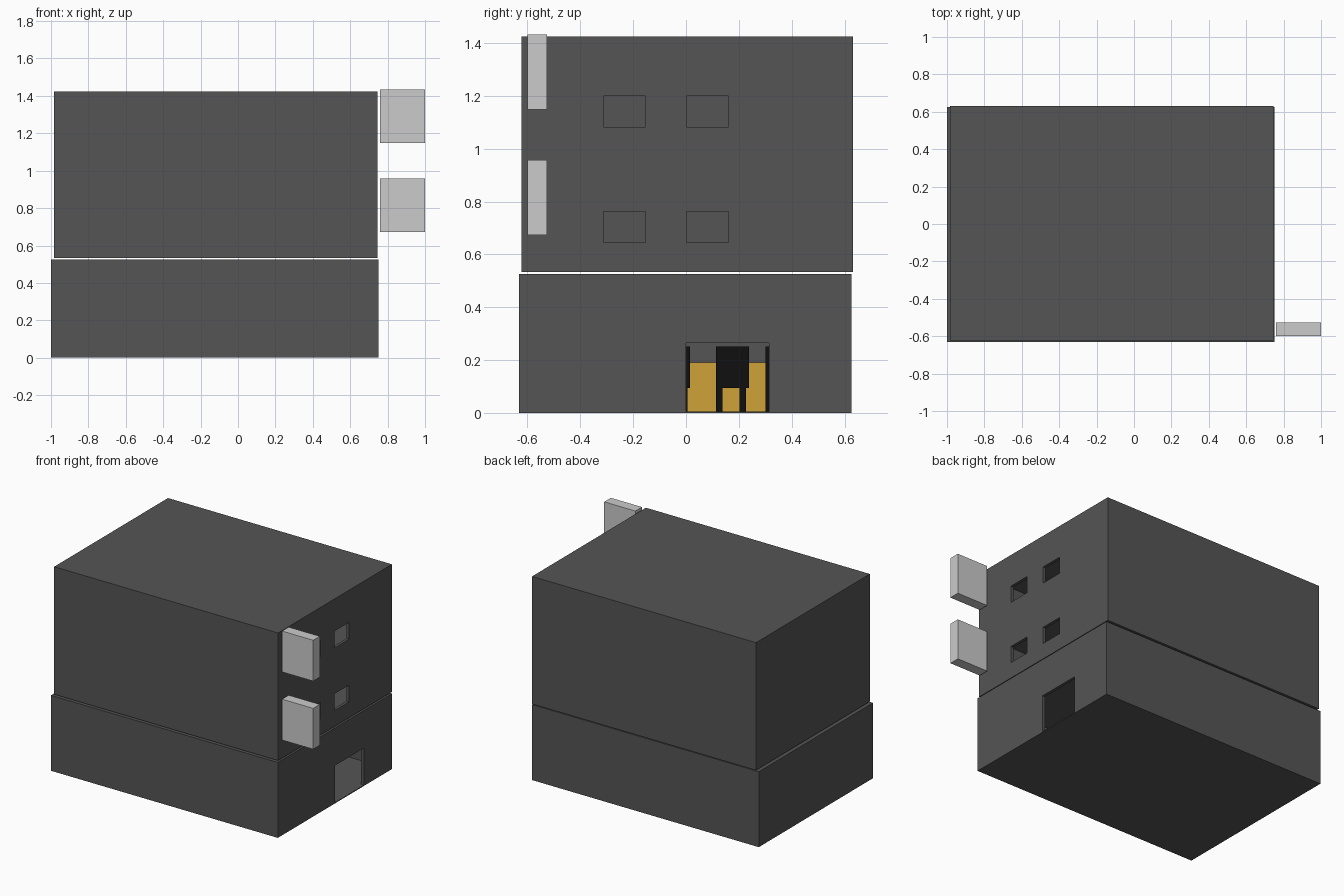
import bpy, bmesh
from mathutils import Vector

if "Cube" in bpy.data.objects:
    bpy.data.objects.remove(bpy.data.objects["Cube"])


def material(name, color):
    m = bpy.data.materials.new(name)
    m.diffuse_color = (*color, 1)
    m.use_nodes = True
    m.node_tree.nodes["Principled BSDF"].inputs["Base Color"].default_value = m.diffuse_color
    return m


dark_grey = material("dark_grey", (0.09, 0.09, 0.09))
yellow = material("yellow", (0.62, 0.36, 0.04))
black = material("black", (0.005, 0.005, 0.005))


def boxes(name, spans, mat=None):
    """One object made of boxes, each given as (x0, x1, y0, y1, z0, z1)."""
    bm = bmesh.new()
    for x0, x1, y0, y1, z0, z1 in spans:
        lo, hi = Vector((x0, y0, z0)), Vector((x1, y1, z1))
        for v in bmesh.ops.create_cube(bm, size=1)["verts"]:
            v.co = (lo + hi) / 2 + v.co * (hi - lo)
    mesh = bpy.data.meshes.new(name)
    bm.to_mesh(mesh)
    bm.free()
    ob = bpy.data.objects.new(name, mesh)
    bpy.context.collection.objects.link(ob)
    if mat:
        mesh.materials.append(mat)
    return ob


def cut(ob, spans):
    """Subtract each box in turn from the object."""
    bpy.context.view_layer.objects.active = ob
    for span in spans:
        cutter = boxes("cutter", [span], dark_grey)
        cutter.hide_render = True
        mod = ob.modifiers.new("opening", "BOOLEAN")
        mod.operation = "DIFFERENCE"
        mod.solver = "EXACT"
        mod.object = cutter
        bpy.ops.object.modifier_apply(modifier=mod.name)
        bpy.data.objects.remove(cutter)


T = 0.02  # wall thickness

# Ground floor shell with a doorway
ground = boxes("ground_floor", [(-1, 0.75, -0.632, 0.626, 0, 0.526)], dark_grey)
cut(ground, [
    (-1 + T, 0.75 - T, -0.632 + T, 0.626 - T, 0.006, 0.526 - T),
    (0.70, 0.80, 0.0, 0.315, 0.006, 0.264),
])

# Two upper storeys with a slab between them and four windows
upper = boxes("upper_floors", [(-0.983, 0.745, -0.622, 0.632, 0.534, 1.424)], dark_grey)
rooms = [(-0.983 + T, 0.745 - T, -0.622 + T, 0.632 - T, z0, z1)
         for z0, z1 in ((0.554, 0.97), (0.99, 1.404))]
windows = [(0.70, 0.80, y, y + 0.158, z, z + 0.117)
           for z in (0.645, 1.082) for y in (-0.312, 0.002)]
cut(upper, rooms + windows)

# Blank sign boards projecting from the right wall
for label, z in (("lower", 0.673), ("upper", 1.148)):
    boxes(label + "_sign", [(0.76, 1.0, -0.60, -0.527, z, z + 0.285)])

# Shop counter seen through the doorway
boxes("counter", [(-0.55, -0.40, -0.35, 0.45, 0.006, 0.19)], yellow)

# Chairs standing before the counter
W = 0.125
for i, y in enumerate((-0.11, 0.113, 0.30)):
    legs = [(x, x + 0.025, yy, yy + 0.025, 0.006, 0.1)
            for x in (-0.30, -0.20) for yy in (y, y + W - 0.035)]
    seat = (-0.30, -0.175, y, y + W, 0.095, 0.115)
    back = (-0.195, -0.175, y, y + W, 0.1, 0.252)
    boxes(f"chair_{i + 1}", legs + [seat, back], black)
